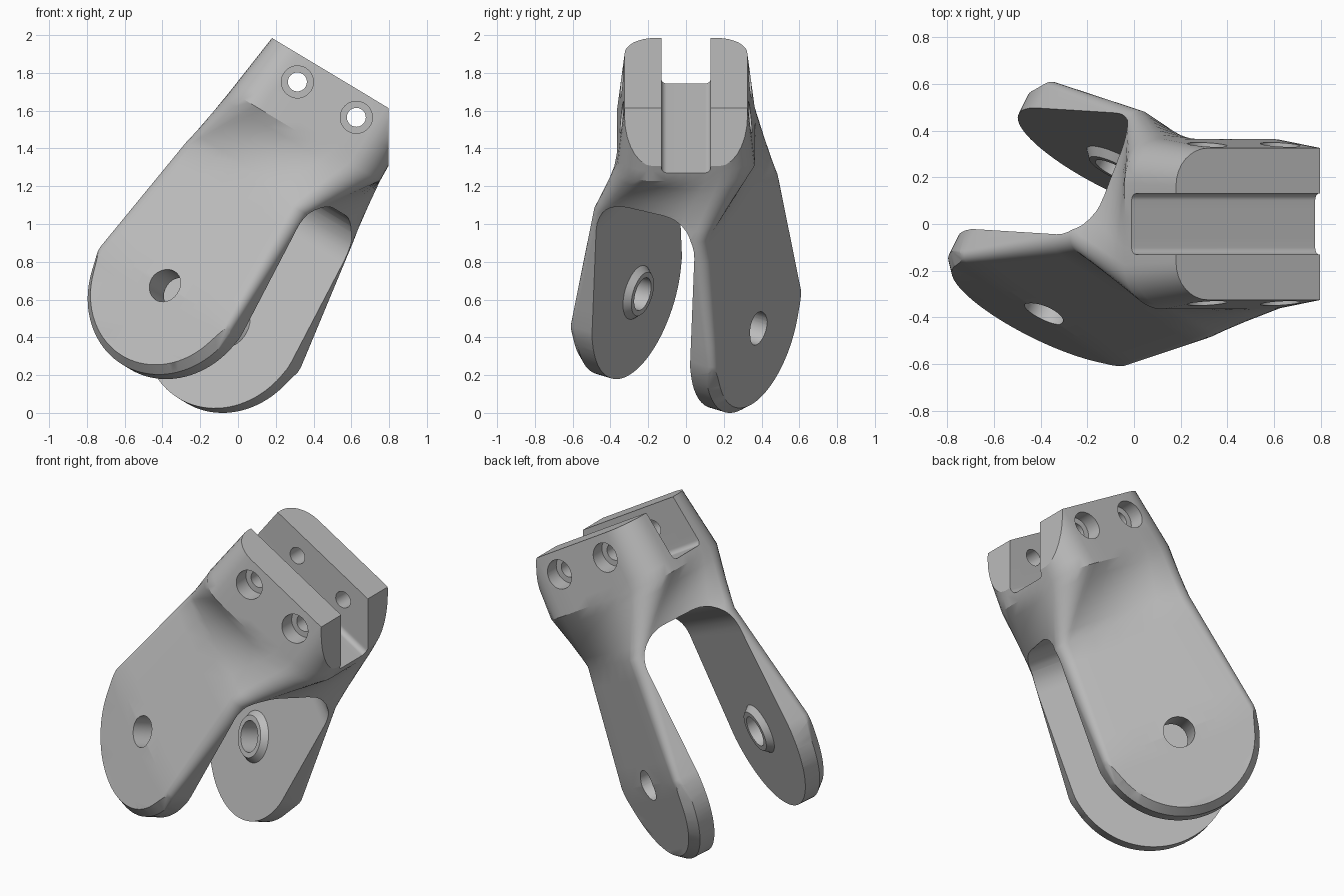
import bpy, bmesh, math
from mathutils import Matrix, Vector

if "Cube" in bpy.data.objects:
    bpy.data.objects.remove(bpy.data.objects["Cube"])

TWIST = Matrix.Rotation(math.radians(-30), 4, 'Z')       # fork frame
TILT = Matrix.Translation((-0.394, 0, 0.237)) @ Matrix.Rotation(math.radians(31), 4, 'Y')
PIN_Z, FORK_R, FORK_HALF, GAP_HALF = 0.39, 0.475, 0.445, 0.30
TOP, SLOT_Z = 1.805, 1.50

grey = bpy.data.materials.new("cast grey")
grey.use_nodes = True
grey.diffuse_color = (0.5, 0.5, 0.5, 1)
grey.node_tree.nodes["Principled BSDF"].inputs["Base Color"].default_value = (0.5, 0.5, 0.5, 1)


def new_object(name, bm):
    bmesh.ops.recalc_face_normals(bm, faces=bm.faces)
    mesh = bpy.data.meshes.new(name)
    bm.to_mesh(mesh)
    bm.free()
    mesh.materials.append(grey)
    obj = bpy.data.objects.new(name, mesh)
    bpy.context.collection.objects.link(obj)
    return obj


def combine(target, tool, operation):
    mod = target.modifiers.new(operation, 'BOOLEAN')
    mod.operation, mod.solver, mod.object = operation, 'EXACT', tool
    bpy.context.view_layer.objects.active = target
    bpy.ops.object.modifier_apply(modifier=mod.name)
    bpy.data.objects.remove(tool)


def rounded_rect(x0, x1, y0, y1, radii, arc=8, side=4):
    """Counterclockwise outline; radii start at the +x +y corner."""
    corners = [(x1, y1, -1, -1), (x0, y1, 1, -1), (x0, y0, 1, 1), (x1, y0, -1, 1)]
    arcs = []
    for k, ((x, y, sx, sy), r) in enumerate(zip(corners, radii)):
        angles = [(k + i / arc) * math.pi / 2 for i in range(arc + 1)]
        arcs.append([Vector((x + sx * r + r * math.cos(a), y + sy * r + r * math.sin(a), 0))
                     for a in angles])
    points = []
    for k in range(4):
        points += arcs[k]
        end, start = arcs[k][-1], arcs[(k + 1) % 4][0]
        points += [end.lerp(start, i / (side + 1)) for i in range(1, side + 1)]
    return points


def loft(name, rings):
    bm = bmesh.new()
    rows = [[bm.verts.new(p) for p in ring] for ring in rings]
    n = len(rows[0])
    for a, b in zip(rows, rows[1:]):
        for i in range(n):
            bm.faces.new((a[i], a[(i + 1) % n], b[(i + 1) % n], b[i]))
    bm.faces.new(rows[0])
    bm.faces.new(rows[-1])
    return new_object(name, bm)


def cone(name, r1, r2, depth, matrix):
    bm = bmesh.new()
    bmesh.ops.create_cone(bm, cap_ends=True, segments=48, radius1=r1, radius2=r2,
                          depth=depth, matrix=matrix)
    return new_object(name, bm)


def across(x, y, z, side=1, frame=Matrix()):
    return frame @ Matrix.Translation((x, y, z)) @ Matrix.Rotation(side * math.pi / 2, 4, 'X')


def slot(name, outline, matrix):
    """Extrude an outline drawn in y and z through the whole body along x."""
    upright = matrix @ Matrix(((0, 0, 1, 0), (1, 0, 0, 0), (0, 1, 0, 0), (0, 0, 0, 1)))
    return loft(name, [[upright @ (p + Vector((0, 0, x))) for p in outline] for x in (-2, 2)])


def section(z, x0, x1, half, r, frame=Matrix()):
    return [frame @ (p + Vector((0, 0, z)))
            for p in rounded_rect(x0, x1, -half, half, (r,) * 4)]


# Body: fork, shoulder, block foot and block top sections joined by a twisting loft
sections = [section(-0.2, -FORK_R, FORK_R, FORK_HALF, 0.04, TWIST),
            section(PIN_Z, -FORK_R, FORK_R, FORK_HALF, 0.04, TWIST),
            section(1.1, -0.425, 0.425, 0.345, 0.07, TWIST),
            section(1.45, -0.455, 0.47, 0.365, 0.19),
            section(TOP, -0.41, 0.46, 0.325, 0.16)]
STEPS = 6
rings = [sections[0]]
for a, b in zip(sections, sections[1:]):
    rings += [[p.lerp(q, i / STEPS) for p, q in zip(a, b)] for i in range(1, STEPS + 1)]
body = loft("clevis_bracket", rings)

# Round, chamfered fork ends
bm = bmesh.new()
for side in (-1, 1):
    for y, r in ((FORK_HALF, FORK_R - 0.04), (FORK_HALF - 0.05, FORK_R)):
        for i in range(96):
            a = i * math.tau / 96
            bm.verts.new(TWIST @ Vector((r * math.cos(a), side * y, PIN_Z + r * math.sin(a))))
    for x in (-0.8, 0.8):
        bm.verts.new(TWIST @ Vector((x, side * 0.8, 2.2)))
hull = bmesh.ops.convex_hull(bm, input=bm.verts)
bmesh.ops.delete(bm, geom=list({v for v in hull["geom_interior"] + hull["geom_unused"]
                                if isinstance(v, bmesh.types.BMVert)}), context='VERTS')
combine(body, new_object("fork_end_shape", bm), 'INTERSECT')

# Arched gap between the forks and slot in the block
combine(body, slot("fork_gap", rounded_rect(-GAP_HALF, GAP_HALF, -1, 1.2, (0.2, 0.2, 0, 0)),
                   TWIST), 'DIFFERENCE')
combine(body, slot("block_slot", rounded_rect(-0.13, 0.13, SLOT_Z, 2.5, (0, 0, 0.03, 0.03)),
                   Matrix()), 'DIFFERENCE')

# Upright end face of the block
bm = bmesh.new()
bmesh.ops.create_cube(bm, size=2, matrix=TILT.inverted() @ Matrix.Translation((1.8, 0, 1.5)))
combine(body, new_object("end_cut", bm), 'DIFFERENCE')

# Bosses inside the forks, then the pin hole
for side in (-1, 1):
    combine(body, cone("boss", 0.16, 0.12, 0.05,
                       across(0, side * (GAP_HALF - 0.01), PIN_Z, side, TWIST)), 'UNION')
combine(body, cone("pin_hole", 0.09, 0.09, 3, across(0, 0, PIN_Z, 1, TWIST)), 'DIFFERENCE')

# Counterbored screw holes
for x in (-0.175, 0.189):
    combine(body, cone("screw_hole", 0.05, 0.05, 3, across(x, 0, 1.675)), 'DIFFERENCE')
    for side in (-1, 1):
        combine(body, cone("counterbore", 0.085, 0.085, 0.5,
                           across(x, side * 0.5, 1.675)), 'DIFFERENCE')

# Stand the bracket tilted, centred on the floor
mesh = body.data
mesh.transform(TILT)
low, high = [Vector([f(v.co[i] for v in mesh.vertices) for i in range(3)]) for f in (min, max)]
mid = (low + high) / 2
mesh.transform(Matrix.Translation((-mid.x, -mid.y, -low.z)))
bpy.ops.object.select_all(action='DESELECT')
body.select_set(True)
bpy.context.view_layer.objects.active = body
bpy.ops.object.shade_smooth_by_angle(angle=math.radians(25))
